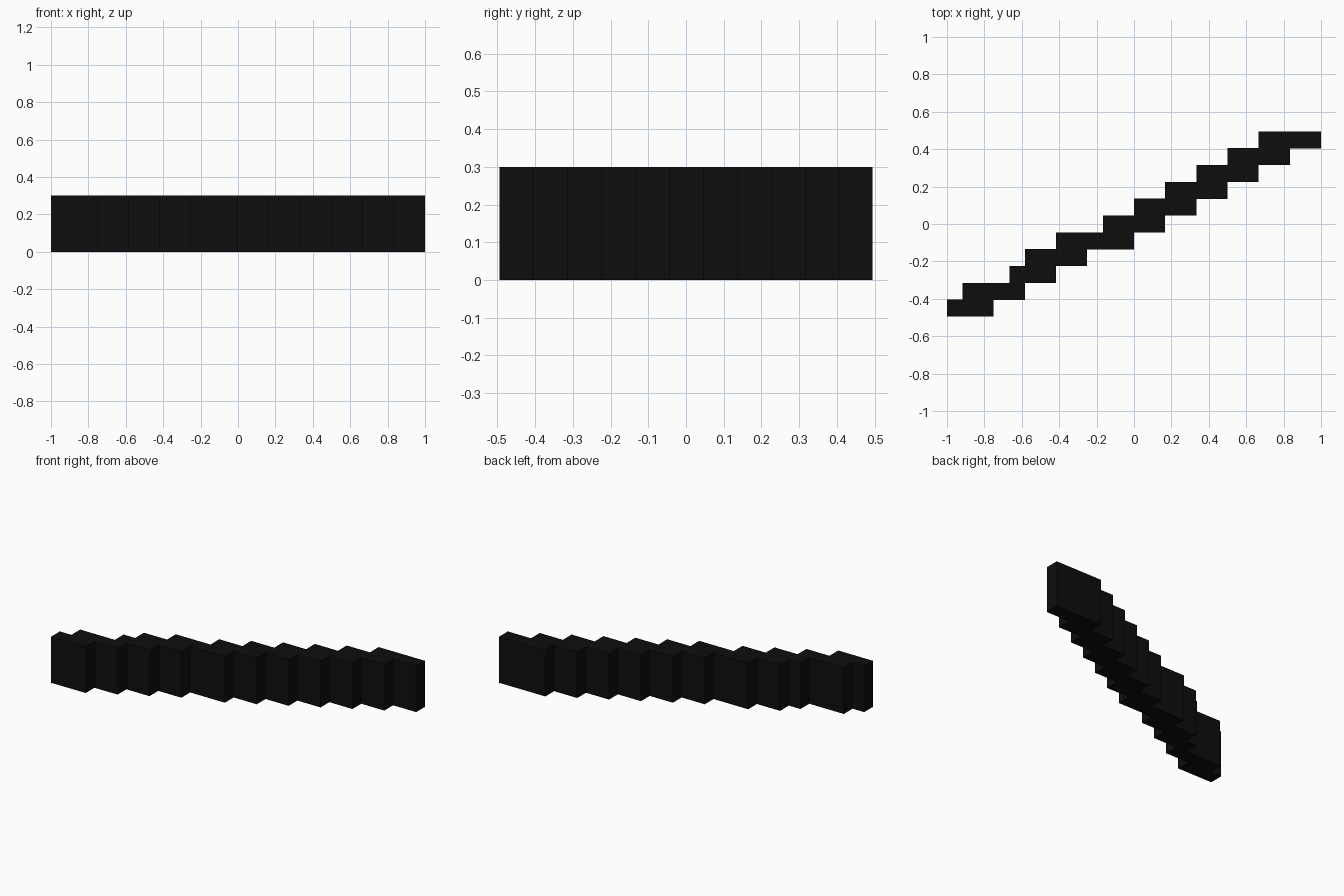
import bpy
import bmesh
from mathutils import Matrix, Vector

default_cube = bpy.data.objects.get("Cube")
if default_cube:
    bpy.data.objects.remove(default_cube, do_unlink=True)

# Single near-black colour
black = bpy.data.materials.new("near_black")
black.use_nodes = True
colour = (0.0042, 0.0042, 0.0042, 1.0)
black.diffuse_color = colour
bsdf = black.node_tree.nodes["Principled BSDF"]
bsdf.inputs["Base Color"].default_value = colour
bsdf.inputs["Roughness"].default_value = 0.9

HEIGHT = 0.3
DEPTH = 0.09      # thickness of each row
CELL = 1 / 12     # horizontal grid step


def add_block(name, x0, x1, y0, y1):
    """Flat-sided block standing on the ground."""
    mesh = bpy.data.meshes.new(name)
    bm = bmesh.new()
    size = Vector((x1 - x0, y1 - y0, HEIGHT))
    centre = Vector(((x0 + x1) / 2, (y0 + y1) / 2, HEIGHT / 2))
    bmesh.ops.create_cube(bm, size=1, matrix=Matrix.LocRotScale(centre, None, size))
    bm.to_mesh(mesh)
    bm.free()
    mesh.materials.append(black)
    obj = bpy.data.objects.new(name, mesh)
    bpy.context.collection.objects.link(obj)


# Stepped diagonal wall: start and end cell of each row, front to back
rows = [(0, 3), (1, 5), (4, 7), (5, 9), (7, 12), (10, 14),
        (12, 16), (14, 18), (16, 20), (18, 22), (20, 24)]
front = -DEPTH * len(rows) / 2
for i, (start, end) in enumerate(rows):
    y = front + i * DEPTH
    add_block(f"wall_step_{i + 1}", start * CELL - 1, end * CELL - 1, y, y + DEPTH)
